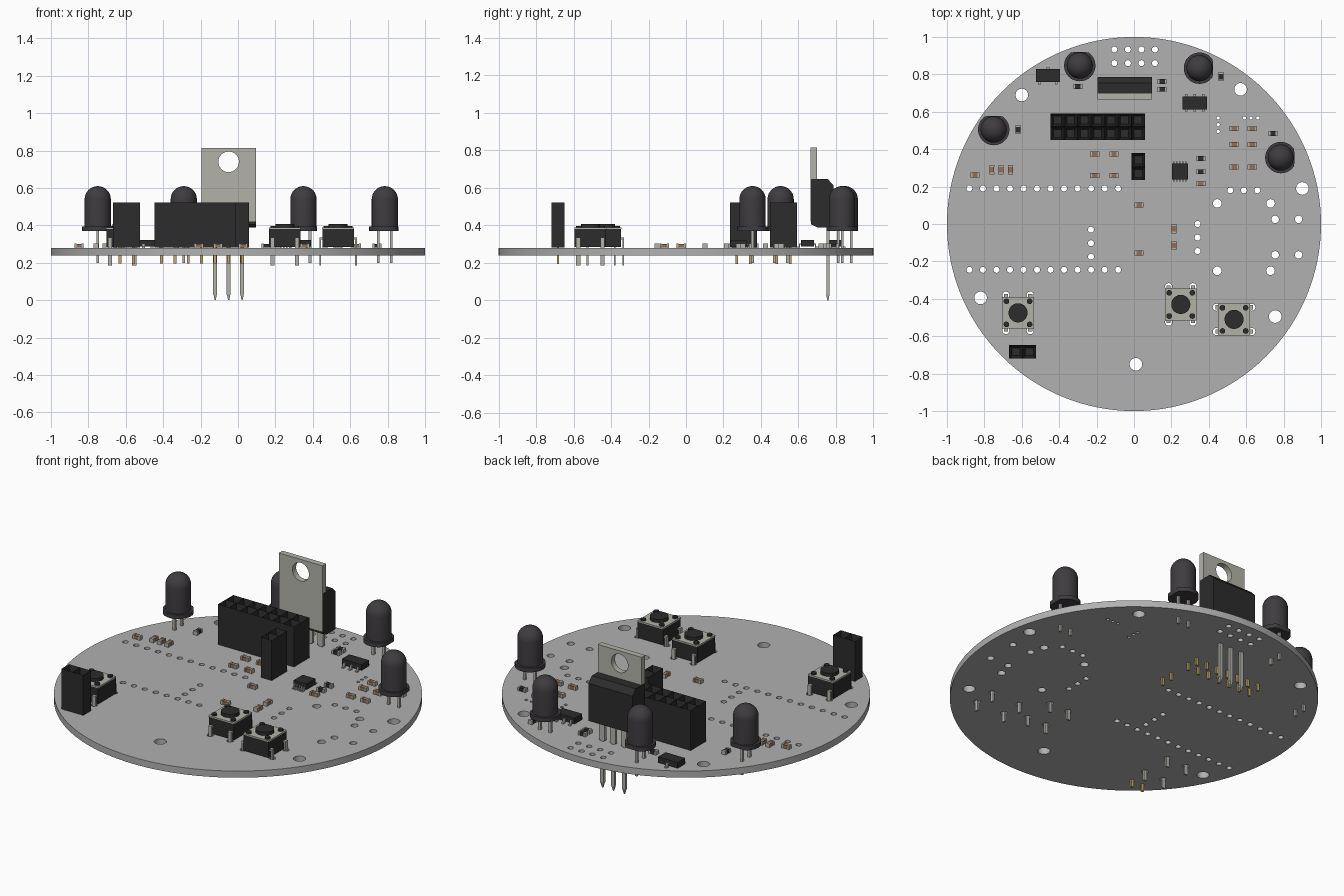
import bpy, bmesh
from math import pi, cos, sin, radians
from mathutils import Matrix, Vector

if "Cube" in bpy.data.objects:
    bpy.data.objects.remove(bpy.data.objects["Cube"])

def material(name, r, g, b):
    m = bpy.data.materials.new(name)
    m.diffuse_color = (r, g, b, 1)
    m.use_nodes = True
    m.node_tree.nodes["Principled BSDF"].inputs["Base Color"].default_value = m.diffuse_color
    return m

BOARD = material("board_grey", .44, .44, .44)
BLACK = material("black_plastic", .025, .025, .026)
SMOKE = material("smoked_lens", .05, .045, .05)
METAL = material("metal", .45, .45, .40)
GOLD = material("gold", .55, .40, .15)
BROWN = material("brown_ceramic", .30, .16, .09)
TOP, BOTTOM = .28, .24

def finish(name, bm, mat, matrix=None):
    """Turn a bmesh into an object, smooth except at sharp edges."""
    if matrix is not None:
        bm.transform(matrix)
    bmesh.ops.recalc_face_normals(bm, faces=bm.faces[:])
    for f in bm.faces:
        f.smooth = True
    for e in bm.edges:
        e.smooth = len(e.link_faces) == 2 and e.calc_face_angle(0) < .6
    me = bpy.data.meshes.new(name)
    bm.to_mesh(me)
    bm.free()
    me.materials.append(mat)
    ob = bpy.data.objects.new(name, me)
    bpy.context.collection.objects.link(ob)
    return ob

def box(bm, x, y, z0, z1, sx, sy):
    bmesh.ops.create_cube(bm, size=1, matrix=Matrix.Translation((x, y, (z0 + z1) / 2))
                          @ Matrix.Diagonal((sx, sy, z1 - z0, 1)))

def cone(bm, x, y, z0, z1, r0, r1, n=24):
    bmesh.ops.create_cone(bm, cap_ends=True, segments=n, radius1=r0, radius2=r1, depth=z1 - z0,
                          matrix=Matrix.Translation((x, y, (z0 + z1) / 2))
                          @ Matrix.Rotation(pi / n, 4, 'Z'))

def place(x, y, deg=0):
    return Matrix.Translation((x, y, 0)) @ Matrix.Rotation(radians(deg), 4, 'Z')

def circle(x, y, r, n=16):
    return [(x + r * cos(2 * pi * i / n), y + r * sin(2 * pi * i / n)) for i in range(n)]

def plate(name, loops, thick, mat, matrix):
    """Flat sheet with holes from a filled 2D curve."""
    cu = bpy.data.curves.new(name, 'CURVE')
    cu.dimensions, cu.fill_mode, cu.extrude = '2D', 'BOTH', thick / 2
    for pts in loops:
        s = cu.splines.new('POLY')
        s.points.add(len(pts) - 1)
        for p, (x, y) in zip(s.points, pts):
            p.co = (x, y, 0, 1)
        s.use_cyclic_u = True
    tmp = bpy.data.objects.new(name + "_outline", cu)
    bpy.context.collection.objects.link(tmp)
    bpy.context.view_layer.update()
    me = bpy.data.meshes.new_from_object(tmp.evaluated_get(bpy.context.evaluated_depsgraph_get()))
    bm = bmesh.new()
    bm.from_mesh(me)
    bmesh.ops.remove_doubles(bm, verts=bm.verts[:], dist=1e-5)
    bpy.data.objects.remove(tmp)
    bpy.data.meshes.remove(me)
    return finish(name, bm, mat, matrix)

BUTTONS = [(-.62, -.475, 0), (.25, -.43, 0), (.535, -.51, 90)]
LEG_SPOTS = [(sx * .065, sy * .095) for sx in (-1, 1) for sy in (-1, 1)]

# Round board with all drilled holes
holes = [(x, y, .034) for x, y in [(-.60, .69), (.57, .72), (.90, .19), (-.82, -.395), (.755, -.495), (.01, -.75)]]
holes += [(x, y, .023) for x in (.445, .73) for y in (.11, -.25)]
holes += [(x, y, .02) for x in (.755, .88) for y in (.025, -.165)]
holes += [(-.88 + i * .0723, y, .016) for i in range(12) for y in (.19, -.245)]
holes += [(-.23, -.03 - i * .0723, .016) for i in range(3)]
holes += [(.34, -i * .0723, .016) for i in range(3)]
holes += [(.515 + i * .0723, .18, .016) for i in range(3)]
holes += [(-.105 + i * .0723, y, .016) for i in range(4) for y in (.933, .86)]
holes += [(.45, .495 + i * .036, .009) for i in range(3)]
holes += [(.59 + i * .036, .567, .009) for i in range(3)]
for x, y, a in BUTTONS:
    for lx, ly in LEG_SPOTS:
        p = place(x, y, a) @ Vector((lx, ly, 0))
        holes.append((p.x, p.y, .019))
plate("board", [circle(0, 0, 1, 128)] + [circle(*h) for h in holes], TOP - BOTTOM, BOARD,
      Matrix.Translation((0, 0, (TOP + BOTTOM) / 2)))

# Domed sensors: lathed body, rim with one flat side, two legs
profile = [(0, .37), (.084, .37), (.084, .395), (.07, .395), (.07, .54)]
profile += [(.07 * cos(a * pi / 16), .54 + .07 * sin(a * pi / 16)) for a in range(1, 9)]
for i, (x, y, a) in enumerate([(-.29, .847, 90), (.35, .833, 0), (-.75, .505, 90), (.785, .355, 0)]):
    bm = bmesh.new()
    vs = [bm.verts.new((r, 0, z)) for r, z in profile]
    es = [bm.edges.new(e) for e in zip(vs, vs[1:])]
    bmesh.ops.spin(bm, geom=vs + es, axis=(0, 0, 1), cent=(0, 0, 0), angle=2 * pi, steps=32)
    bmesh.ops.remove_doubles(bm, verts=bm.verts[:], dist=1e-5)
    for v in bm.verts:
        v.co.x = min(v.co.x, .072)
    finish(f"sensor_dome_{i}", bm, SMOKE, place(x, y, a))
    bm = bmesh.new()
    for s in (-1, 1):
        box(bm, s * .035, 0, .20, .375, .014, .014)
    finish(f"sensor_legs_{i}", bm, METAL, place(x, y, a))

# Push buttons
for i, (x, y, a) in enumerate(BUTTONS):
    m = place(x, y, a)
    bm = bmesh.new()
    box(bm, 0, 0, .285, .382, .168, .168)
    cone(bm, 0, 0, .38, .408, .051, .051, 32)
    for sx in (-1, 1):
        for sy in (-1, 1):
            cone(bm, sx * .062, sy * .062, .38, .398, .015, .015, 16)
    finish(f"button_body_{i}", bm, BLACK, m)
    bm = bmesh.new()
    box(bm, 0, 0, .380, .388, .170, .170)
    for lx, ly in LEG_SPOTS:
        box(bm, lx, ly, .185, .335, .022, .010)
        box(bm, lx, ly * .92, .325, .335, .022, .02)
    finish(f"button_plate_and_legs_{i}", bm, METAL, m)

# Socket headers with square openings and gold pins
P = .072
for name, x, y, nx, ny in [("long_header", -.194, .52, 7, 2), ("side_header", .023, .307, 1, 2),
                           ("front_header", -.595, -.683, 2, 1)]:
    bm = bmesh.new()
    bmesh.ops.create_grid(bm, x_segments=nx, y_segments=ny, size=.5,
                          matrix=Matrix.Diagonal((nx * P, ny * P, 1, 1)))
    ext = bmesh.ops.extrude_face_region(bm, geom=bm.faces[:], use_keep_orig=True)["geom"]
    bmesh.ops.translate(bm, verts=[g for g in ext if isinstance(g, bmesh.types.BMVert)], vec=(0, 0, .241))
    bmesh.ops.recalc_face_normals(bm, faces=bm.faces[:])
    tops = [f for f in bm.faces if all(v.co.z > .2 for v in f.verts)]
    bmesh.ops.inset_individual(bm, faces=tops, thickness=.021)
    bmesh.ops.translate(bm, verts=list({v for f in tops for v in f.verts}), vec=(0, 0, -.12))
    finish(name, bm, BLACK, Matrix.Translation((x, y, .282)))
    bm = bmesh.new()
    for i in range(nx):
        for j in range(ny):
            box(bm, x + (i - (nx - 1) / 2) * P, y + (j - (ny - 1) / 2) * P, .195, .29, .016, .012)
    finish(name + "_pins", bm, GOLD)

# Upright regulator: metal tab with hole, moulded body, three long pins
X0, X1 = -.195, .095
plate("regulator_tab", [[(X0, .42), (X1, .42), (X1, .815), (X0, .815)], circle(-.05, .74, .055, 32)],
      .035, METAL, Matrix.Translation((0, .6825, 0)) @ Matrix.Rotation(pi / 2, 4, 'X'))
bm = bmesh.new()
side = [(.668, .405), (.668, .648), (.755, .648), (.787, .615), (.787, .39), (.70, .39)]
f = bm.faces.new([bm.verts.new((X0 - .001, y, z)) for y, z in side])
ext = bmesh.ops.extrude_face_region(bm, geom=[f], use_keep_orig=True)["geom"]
bmesh.ops.translate(bm, verts=[g for g in ext if isinstance(g, bmesh.types.BMVert)], vec=(X1 - X0 + .002, 0, 0))
finish("regulator_body", bm, BLACK)
bm = bmesh.new()
for x in (-.122, -.05, .022):
    box(bm, x, .757, .285, .40, .036, .016)
    box(bm, x, .757, .03, .29, .022, .016)
    cone(bm, x, .757, .0, .03, .004, .0125, 4)
finish("regulator_pins", bm, METAL)

# Small three-leg chips and the ten-leg chip
CHIPS = [("left_transistor", -.46, .793, .13, .07, [(-.045, -1), (.045, -1), (0, 1)]),
         ("right_transistor", .325, .648, .13, .07, [(-.045, 1), (.045, 1), (0, 1), (0, -1), (-.045, -1), (.045, -1)]),
         ("ten_leg_chip", .245, .28, .085, .085, [(k * .016, s) for k in range(-2, 3) for s in (-1, 1)])]
for name, x, y, sx, sy, legs in CHIPS:
    bm = bmesh.new()
    box(bm, x, y, .287, .322, sx, sy)
    finish(name, bm, BLACK)
    bm = bmesh.new()
    w = .008 if len(legs) > 6 else .014
    for lx, s in legs:
        box(bm, x + lx, y + s * (sy / 2 + .002), .297, .304, w, .016)
        box(bm, x + lx, y + s * (sy / 2 + .008), .28, .304, w, .006)
        box(bm, x + lx, y + s * (sy / 2 + .015), .28, .287, w, .018)
    finish(name + "_legs", bm, METAL)

# Surface-mounted capacitors (brown) and resistors (black) with metal end caps
caps = [(x, y, 0) for x in (-.21, -.107) for y in (.374, .26)]
caps += [(x, y, 0) for x in (.535, .632) for y in (.51, .425, .305)]
caps += [(x, .29, 90) for x in (-.76, -.711, -.66)]
caps += [(-.85, .262, 0), (.027, .102, 0), (.027, -.155, 0), (.214, -.025, 90), (.214, -.115, 90), (.358, .216, 0)]
resistors = [(.358, .35, 0), (.358, .28, 0), (.15, .762, 0), (.15, .72, 0), (-.30, .735, 0),
             (-.62, .505, 90), (.465, .788, 90), (.743, .484, 0)]
for name, mat, spots in [("capacitor", BROWN, caps), ("resistor", BLACK, resistors)]:
    for i, (x, y, a) in enumerate(spots):
        bm = bmesh.new()
        box(bm, 0, 0, .281, .301, .034, .025)
        finish(f"{name}_{i}", bm, mat, place(x, y, a))
        bm = bmesh.new()
        for s in (-1, 1):
            box(bm, s * .0195, 0, TOP, .303, .010, .027)
        finish(f"{name}_ends_{i}", bm, METAL, place(x, y, a))
